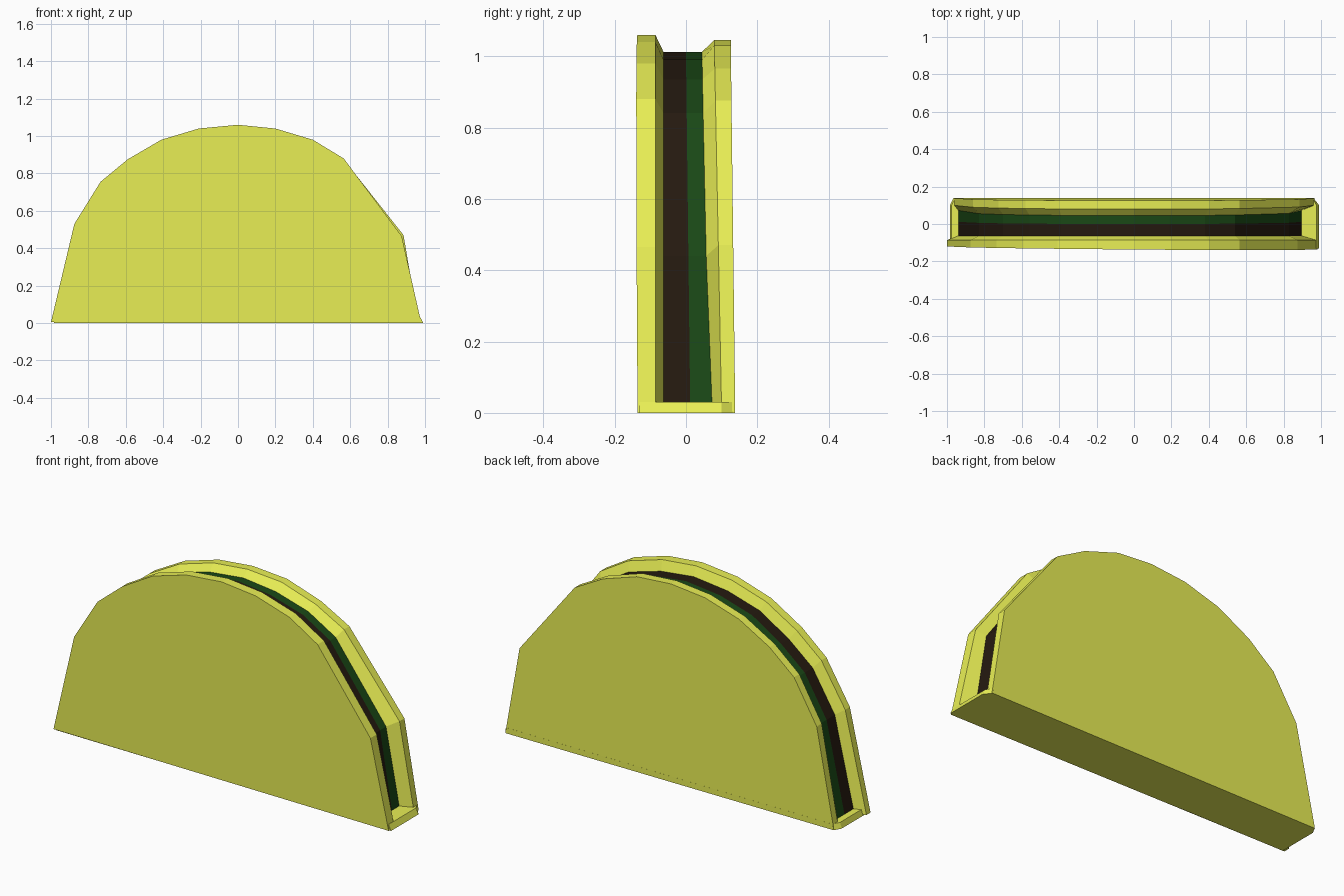
import bpy, bmesh

if "Cube" in bpy.data.objects:
    bpy.data.objects.remove(bpy.data.objects["Cube"])

FRONT = [(-1, .005), (-.875, .53), (-.735, .755), (-.59, .875), (-.41, .98), (-.21, 1.04), (0, 1.06),
         (.2, 1.04), (.4, .98), (.565, .88), (.875, .465), (.98, 0)]
BACK = [(-.965, .005), (-.86, .52), (-.725, .745), (-.58, .865), (-.4, .965), (-.2, 1.025), (0, 1.045),
        (.2, 1.03), (.4, .965), (.565, .875), (.885, .47), (.965, 0)]
# Sunken line where the fillings meet the shell
INNER = [(-.945, .005), (-.83, .5), (-.7, .715), (-.56, .83), (-.39, .935), (-.2, .99), (0, 1.012),
         (.19, .99), (.38, .935), (.54, .84), (.83, .44), (.9, .005)]


def material(name, color):
    m = bpy.data.materials.new(name)
    m.diffuse_color = (*color, 1)
    m.use_nodes = True
    m.node_tree.nodes["Principled BSDF"].inputs["Base Color"].default_value = m.diffuse_color
    return m


def loft(name, slices, mat):
    """Join half-round slices, each (profile, y as a function of x and z)."""
    bm = bmesh.new()
    rings = [[bm.verts.new((x, y(x, z), z)) for x, z in prof] for prof, y in slices]
    n = len(rings[0])
    for a, b in zip(rings, rings[1:]):
        for i in range(n):
            j = (i + 1) % n
            bm.faces.new((a[i], a[j], b[j], b[i]))
    bm.faces.new(rings[0])
    bm.faces.new(rings[-1])
    bmesh.ops.recalc_face_normals(bm, faces=bm.faces)
    me = bpy.data.meshes.new(name)
    bm.to_mesh(me)
    bm.free()
    me.materials.append(mat)
    ob = bpy.data.objects.new(name, me)
    bpy.context.collection.objects.link(ob)
    return ob


shell = material("shell_yellow", (.81, .86, .09))
meat = material("meat_brown", (.018, .01, .005))
leaf = material("leaf_green", (.01, .065, .008))

# Boundary sheets, front to back
front_lip = lambda x, z: -.063
middle = lambda x, z: .012 - .012 * z
back_lip = lambda x, z: .075 - .03 * z ** .6

# Folded shell walls
loft("front_shell_wall", [(FRONT, lambda x, z: -.128 - .008 * z - .008 * x),
                          (FRONT, lambda x, z: -.086), (INNER, front_lip)], shell)
loft("back_shell_wall", [(INNER, back_lip), (BACK, lambda x, z: .1 - .02 * z),
                         (BACK, lambda x, z: .138 - .012 * z)], shell)

# Fillings
loft("meat_filling", [(INNER, front_lip), (INNER, middle)], meat)
loft("lettuce_filling", [(INNER, middle), (INNER, back_lip)], leaf)

# Floor of the fold, closing both ends
floor = [(-.985, 0), (-.975, .03), (.975, .03), (.99, 0)]
floor_back = [(-.965, 0), (-.955, .03), (.955, .03), (.96, 0)]
loft("shell_floor", [(floor, lambda x, z: -.122 - .008 * x),
                     (floor, lambda x, z: .1),
                     (floor_back, lambda x, z: .138)], shell)
